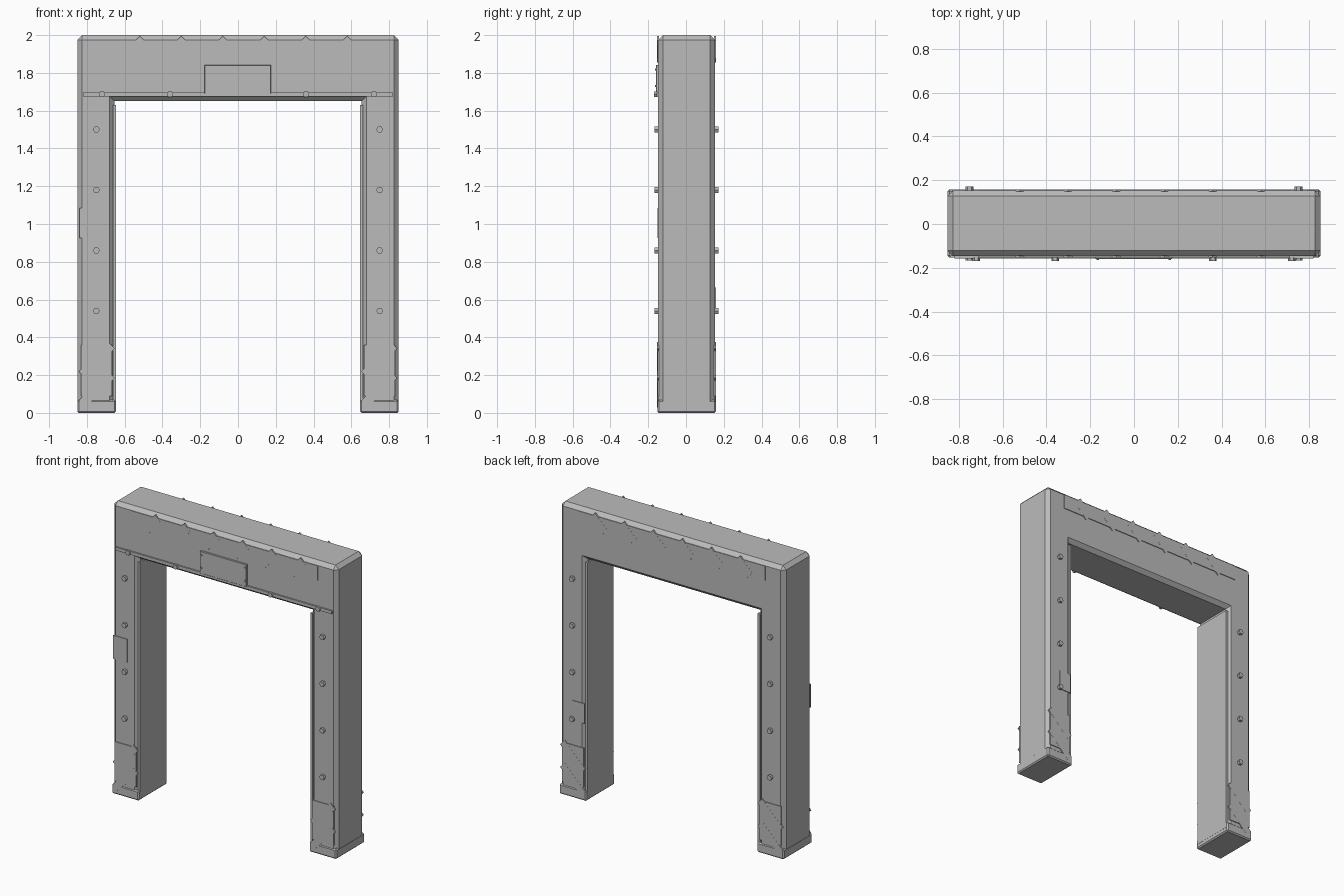
import bpy, bmesh, math
from mathutils import Matrix, Vector

if "Cube" in bpy.data.objects:
    bpy.data.objects.remove(bpy.data.objects["Cube"])

gray = bpy.data.materials.new("plain_gray")
gray.diffuse_color = (0.5, 0.5, 0.5, 1)
gray.use_nodes = True
gray.node_tree.nodes["Principled BSDF"].inputs["Base Color"].default_value = gray.diffuse_color

FRONT, BACK = -0.147, 0.153     # main faces of the frame
FACES = (("front", FRONT, -1), ("back", BACK, 1))


def finish(name, bm):
    bmesh.ops.recalc_face_normals(bm, faces=bm.faces)
    me = bpy.data.meshes.new(name)
    bm.to_mesh(me)
    bm.free()
    me.materials.append(gray)
    ob = bpy.data.objects.new(name, me)
    bpy.context.collection.objects.link(ob)
    return ob


def box(name, x, y, z, bevel=0.0, tilt=0.0):
    """Box from (min, max) ranges, optionally tilted about the y axis."""
    bm = bmesh.new()
    size = Vector([r[1] - r[0] for r in (x, y, z)])
    mid = Vector([(r[1] + r[0]) / 2 for r in (x, y, z)])
    m = Matrix.Translation(mid) @ Matrix.Rotation(tilt, 4, 'Y') @ Matrix.Diagonal(size).to_4x4()
    bmesh.ops.create_cube(bm, size=1, matrix=m)
    if bevel:
        bmesh.ops.bevel(bm, geom=bm.edges[:], offset=bevel, segments=1, affect='EDGES')
    return finish(name, bm)


def plate(name, x, z, y, side, thick, bevel=0.0, tilt=0.0):
    """Thin plate sitting on the front or back face."""
    return box(name, x, tuple(sorted((y - side * 0.004, y + side * thick))), z, bevel, tilt)


def stripe(name, cx, cz, length, width, y, side):
    """Slanted warning bar rising towards +x."""
    return plate(name, (cx - length / 2, cx + length / 2), (cz - width / 2, cz + width / 2),
                 y, side, 0.0055, tilt=-math.pi / 4)


def bolt(name, x, z, y, side, r, h):
    """Six-sided bolt head pointing out of the face."""
    bm = bmesh.new()
    m = (Matrix.Translation((x, y + side * h / 2, z)) @ Matrix.Rotation(math.pi / 2, 4, 'X')
         @ Matrix.Rotation(math.pi / 6, 4, 'Z'))
    bmesh.ops.create_cone(bm, cap_ends=True, segments=6, radius1=r, radius2=r,
                          depth=h + 0.006, matrix=m)
    return finish(name, bm)


# Gate frame: upside-down U with chamfered rims
bm = bmesh.new()
outline = [(-.85, .01), (-.85, 2), (.85, 2), (.85, .01),
           (.655, .01), (.655, 1.65), (-.655, 1.65), (-.655, .01)]
face = bm.faces.new([bm.verts.new((x, FRONT, z)) for x, z in outline])
ext = bmesh.ops.extrude_face_region(bm, geom=[face])
bmesh.ops.translate(bm, vec=(0, BACK - FRONT, 0),
                    verts=[v for v in ext["geom"] if isinstance(v, bmesh.types.BMVert)])
bmesh.ops.recalc_face_normals(bm, faces=bm.faces)
rim = []
for e in bm.edges:
    a, b = e.verts
    along_y = abs(a.co.y - b.co.y) > 0.1
    low = max(a.co.z, b.co.z) < 0.1
    if (along_y and a.co.z > 1.9) or (not along_y and not low):
        rim.append(e)
bmesh.ops.bevel(bm, geom=rim, offset=0.025, segments=1, affect='EDGES')
finish("gate_frame", bm)

for side_name, s in (("left", -1), ("right", 1)):
    # Feet and inner liners
    box(side_name + "_foot", tuple(sorted((s * .646, s * .851))), (FRONT - .005, BACK + .005),
        (0, .068), 0.008)
    box(side_name + "_inner_liner", tuple(sorted((s * .645, s * .662))),
        (FRONT + .008, BACK - .008), (.03, 1.63))
    for fname, y, d in FACES:
        tag = side_name + "_" + fname
        # Warning plates at the base of the legs
        plate(tag + "_leg_warning_plate", (s * .748 - .082, s * .748 + .082), (.09, .36), y, d, .005)
        for i, z in enumerate((.28, .125)):
            stripe(f"{tag}_leg_stripe_{i}", s * .748, z, .22, .05, y, d)
        # Column of leg bolts
        for i in range(4):
            bolt(f"{tag}_leg_bolt_{i}", s * .75, .54 + .32 * i, y, d, .018, .016)

# Warning strip across the beam, both faces
for fname, y, d in FACES:
    plate(fname + "_beam_warning_plate", (-.71, .71), (1.875, 1.975), y, d, .005)
    for i in range(6):
        stripe(f"{fname}_beam_stripe_{i}", -.545 + .22 * i, 1.925, .133, .065, y, d)

# Rail under the beam with its bolts
plate("beam_rail", (-.82, .82), (1.675, 1.697), FRONT, -1, .01)
for i, x in enumerate((-.72, -.36, .36, .72)):
    bolt(f"rail_bolt_{i}", x, 1.687, FRONT - .008, -1, .017, .011)

# Sign plate with corner screws
plate("sign_plate", (-.178, .175), (1.69, 1.842), FRONT, -1, .012, 0.002)
for x in (-.165, .163):
    for z in (1.73, 1.818):
        bolt("sign_screw", x, z, FRONT - .011, -1, .006, .004)

# Repair patches on the legs
plate("front_patch", (-.84, -.735), (.925, 1.085), FRONT, -1, .005)
plate("back_patch", (.66, .75), (.53, .665), BACK, 1, .005)
